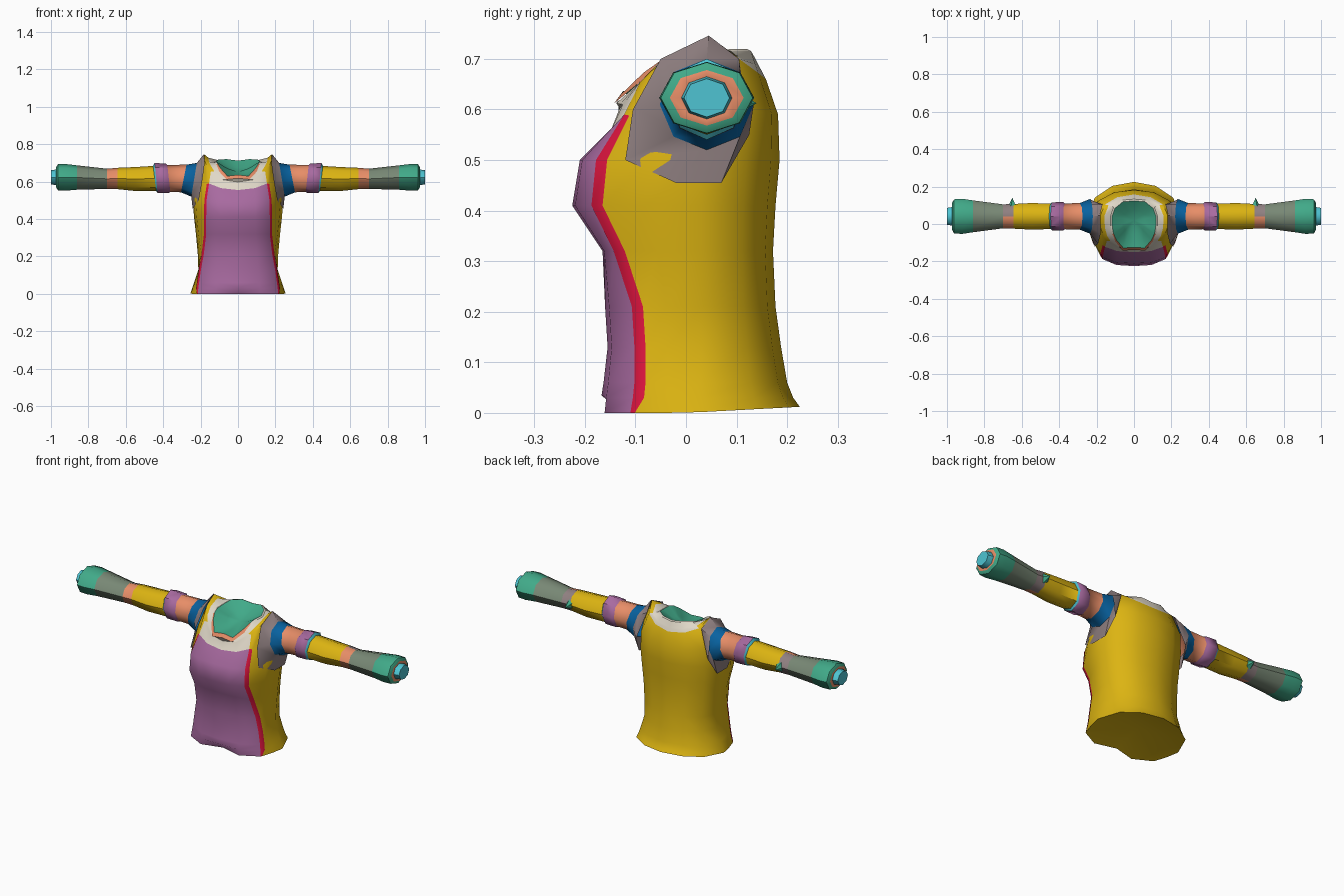
import bpy, bmesh, math
from mathutils import Vector

if "Cube" in bpy.data.objects:
    bpy.data.objects.remove(bpy.data.objects["Cube"])

# ---------- colours ----------
def lin(c):
    c /= 255
    return c / 12.92 if c <= 0.04045 else ((c + 0.055) / 1.055) ** 2.4

COLOURS = {
    "gold": (220, 180, 18), "purple": (168, 106, 160), "red": (220, 20, 62),
    "cream": (224, 216, 200), "green": (65, 170, 137), "orange": (232, 142, 104),
    "blue": (8, 98, 160), "taupe": (144, 128, 129), "olive": (120, 136, 117),
    "cyan": (78, 196, 210),
}
NAMES = list(COLOURS)
MATS = []
for name, rgb in COLOURS.items():
    m = bpy.data.materials.new(name)
    m.diffuse_color = (*[lin(c) for c in rgb], 1)
    m.use_nodes = True
    m.node_tree.nodes["Principled BSDF"].inputs["Base Color"].default_value = m.diffuse_color
    MATS.append(m)

# ---------- helpers ----------
def bridge(bm, a, b, colour, closed):
    """Join two rows of vertices; colour(i, face) names each face's colour."""
    n = len(a)
    for i in range(n if closed else n - 1):
        j = (i + 1) % n
        f = bm.faces.new((a[i], a[j], b[j], b[i]))
        f.material_index = NAMES.index(colour(i, f))

def fan(bm, row, centre, colour, closed):
    c = bm.verts.new(centre)
    n = len(row)
    for i in range(n if closed else n - 1):
        f = bm.faces.new((row[i], row[(i + 1) % n], c))
        f.material_index = NAMES.index(colour)

def finish(bm, name, angle=50):
    bmesh.ops.recalc_face_normals(bm, faces=bm.faces)
    me = bpy.data.meshes.new(name)
    bm.to_mesh(me)
    bm.free()
    for m in MATS:
        me.materials.append(m)
    ob = bpy.data.objects.new(name, me)
    bpy.context.collection.objects.link(ob)
    mod = ob.modifiers.new("mirror", "MIRROR")
    mod.use_clip = True
    bpy.ops.object.select_all(action="DESELECT")
    ob.select_set(True)
    bpy.context.view_layer.objects.active = ob
    bpy.ops.object.shade_smooth_by_angle(angle=math.radians(angle))
    return ob

# ---------- torso: half rings from front centre to back centre ----------
# z, half width, front y, panel edge x, panel edge y, back y
BODY = [
    (0.00, .255, -.170, .215, -.110, .225),
    (0.03, .245, -.167, .212, -.105, .212),
    (0.06, .235, -.163, .208, -.102, .200),
    (0.13, .212, -.155, .198, -.102, .188),
    (0.21, .215, -.160, .183, -.107, .177),
    (0.32, .225, -.165, .170, -.143, .172),
    (0.41, .235, -.225, .170, -.187, .177),
    (0.50, .242, -.210, .168, -.178, .185),
]

def body_ring(z, w, f, p, e, b):
    yc = 0.03
    tuck = 0.4 if z == 0 else 1
    pts = [(0, f), (p * .55, f + .15 * (e - f)), (p, e),
           (p + .012 * tuck, e + .022 * tuck),
           (w * .94, (e + yc) / 2), (w, yc)]
    for a in (35, 63, 90):
        t = math.radians(a)
        pts.append((w * math.cos(t) if a < 90 else 0, yc + (b - yc) * math.sin(t)))
    lift = .012 if z == 0 else 0
    return [Vector((x, y, z + lift * max(0, y) / b)) for x, y in pts]

rings = [body_ring(*r) for r in BODY]
rings[0][0].y = -.13            # hem notch at the front
rings[1][0].z = .035
chest = [(0, -.150, .555), (.09, -.145, .565), (.155, -.122, .59), (.167, -.112, .588),
         (.212, -.05, .60), (.232, .04, .62), (.19, .125, .60), (.105, .17, .59), (0, .182, .59)]
shoulder = [(0, -.133, .598), (.08, -.125, .61), (.145, -.09, .655), (.162, -.07, .675),
            (.178, -.02, .71), (.18, .045, .745), (.155, .105, .70), (.09, .143, .672), (0, .158, .66)]
neck = [(0, -.134, .618), (.06, -.138, .612), (.10, -.09, .655), (.115, -.055, .692),
        (.122, -.02, .703), (.125, .04, .702), (.108, .09, .715), (.062, .128, .716), (0, .133, .708)]
chest, shoulder, neck = [[Vector(p) for p in r] for r in (chest, shoulder, neck)]
lapel = [s.lerp(n, .4) for s, n in zip(shoulder, neck)]
rings += [chest, shoulder, lapel, neck]

def torso_colour(row):
    def pick(i, f):
        if row < 8:
            return "purple" if i < 2 else "red" if i == 2 else "gold"
        if row == 8:
            return "cream" if i < 2 else "gold"
        if row == 9:
            return "gold" if 2 <= i <= 5 else "cream"
        return "cream"
    return pick

bm = bmesh.new()
rows = [[bm.verts.new(p) for p in r] for r in rings]
for k in range(len(rows) - 1):
    bridge(bm, rows[k], rows[k + 1], torso_colour(k), False)
fan(bm, rows[0], (0, .03, .045), "gold", False)
finish(bm, "torso")

# ---------- collar rim and dished neck opening ----------
bm = bmesh.new()
mid = Vector((0, .02, .652))
outer = [Vector((p.x * 1.02, p.y, p.z)) for p in neck]
inner = [Vector((p.x * .95, p.y * .93, p.z + (.018 if i < 3 else .004)))
         for i, p in enumerate(neck)]
outer[0].y, outer[1].y = -.138, -.142
dish = [p.lerp(mid, .5) - Vector((0, 0, .008)) for p in inner]
o, n, d = [[bm.verts.new(p) for p in r] for r in (outer, inner, dish)]
bridge(bm, o, n, lambda i, f: "orange" if i < 3 else "cream", False)
bridge(bm, n, d, lambda i, f: "green", False)
fan(bm, d, mid, "green", False)
finish(bm, "collar")

# ---------- sleeves: lofted eight-sided rings ----------
ARMHOLE = [(.183, .045, .746), (.178, -.05, .70), (.192, -.105, .60), (.210, -.12, .50),
           (.242, -.02, .455), (.242, .07, .455), (.222, .125, .55), (.168, .105, .70)]
# x, centre z, half depth, half height, colour of the band that follows
SLEEVE = [
    (.235, .610, .093, .090, "blue"),
    (.290, .617, .071, .074, "orange"),
    (.370, .617, .069, .072, "purple"),
    (.378, .618, .076, .078, "purple"),
    (.438, .620, .075, .080, "cyan"),
    (.446, .617, .068, .067, "gold"),
    (.550, .614, .071, .064, "gold"),
    (.645, .617, .066, .057, "elbow"),
    (.700, .615, .064, .054, "olive"),
    (.860, .622, .085, .065, "green"),
    (.920, .623, .094, .071, "green"),
    (.962, .623, .091, .070, "green"),
    (.972, .623, .073, .055, "orange"),
    (.970, .623, .050, .042, "cyan"),
    (1.00, .623, .045, .038, "cyan"),
]

def sleeve_ring(x, zc, ry, rz):
    pts = []
    for k in range(8):
        t = math.radians(90 + 45 * k)
        slant = -.015 * math.sin(t) if x < .3 else .008 * math.sin(t) if x < .45 else 0
        pts.append((x + slant, .041 + ry * math.cos(t), zc + rz * math.sin(t)))
    return pts

bm = bmesh.new()
prev = [bm.verts.new(p) for p in ARMHOLE]
band = "taupe"
for x, zc, ry, rz, nxt in SLEEVE:
    ring = [bm.verts.new(p) for p in sleeve_ring(x, zc, ry, rz)]
    def pick(i, f):
        if band == "elbow":     # front half orange, rest taupe
            return "orange" if f.calc_center_median().y < .04 else "taupe"
        return band
    bridge(bm, prev, ring, pick, True)
    prev, band = ring, nxt
fan(bm, prev, (1.0, .041, .623), "cyan", True)
finish(bm, "sleeve", 45)

# ---------- elbow point at the back of each sleeve ----------
bm = bmesh.new()
base = [bm.verts.new((.65 + .026 * math.cos(math.radians(a)), .09,
                      .615 + .03 * math.sin(math.radians(a)))) for a in range(0, 360, 72)]
fan(bm, base, (.65, .14, .612), "green", True)
finish(bm, "elbow_point", 30)
